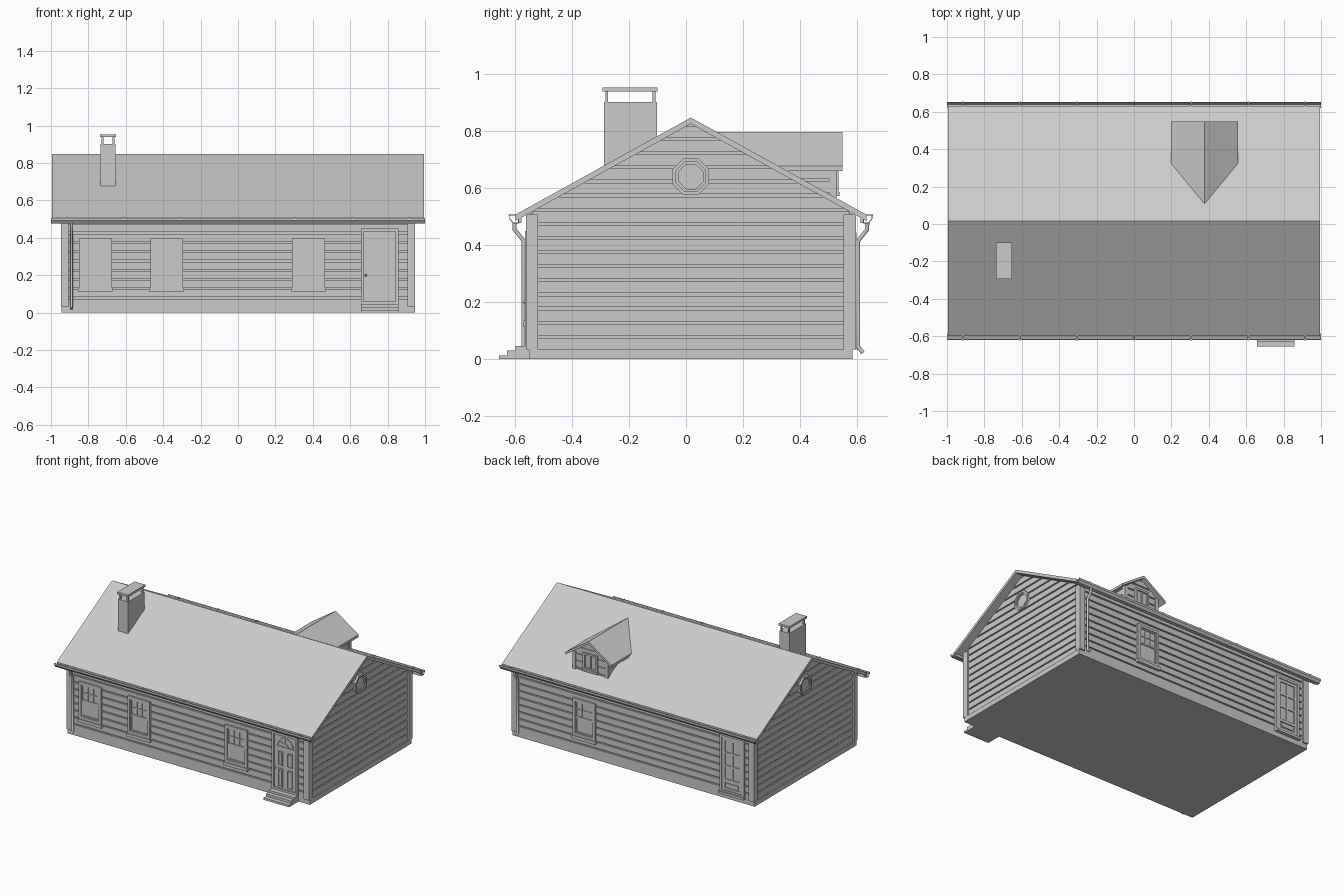
import bpy, bmesh
from math import sin, cos, pi

if "Cube" in bpy.data.objects:
    bpy.data.objects.remove(bpy.data.objects["Cube"])

YC, HX, HD = 0.017, 0.937, 0.567          # house centre line, half length, half depth
RIDGE, SLOPE, T = 0.847, 0.553, 0.022     # main roof
STEP, GAP = 0.0495, 0.0095                # siding spacing and groove


def prism(pts, axis, a, b):
    return pts, axis, a, b


def box(x0, x1, y0, y1, z0, z1):
    return prism([(x0, y0), (x1, y0), (x1, y1), (x0, y1)], 'z', z0, z1)


def build(name, prisms):
    """Join extruded outlines into one object."""
    bm = bmesh.new()
    put = {'x': lambda p, t: (t, p[0], p[1]),
           'y': lambda p, t: (p[0], t, p[1]),
           'z': lambda p, t: (p[0], p[1], t)}
    for pts, axis, a, b in prisms:
        lo = [bm.verts.new(put[axis](p, a)) for p in pts]
        hi = [bm.verts.new(put[axis](p, b)) for p in pts]
        bm.faces.new(lo)
        bm.faces.new(hi[::-1])
        n = len(pts)
        for i in range(n):
            j = (i + 1) % n
            bm.faces.new((lo[i], hi[i], hi[j], lo[j]))
    bmesh.ops.recalc_face_normals(bm, faces=bm.faces)
    me = bpy.data.meshes.new(name)
    bm.to_mesh(me)
    bm.free()
    ob = bpy.data.objects.new(name, me)
    bpy.context.collection.objects.link(ob)
    return ob


def bands(z0, z1):
    """Height range of every siding board."""
    z = z0
    while z < z1 - 0.005:
        yield z, min(z + STEP - GAP, z1)
        z += STEP


def gable_boards(c, hw, top, slope, z0, axis, a, b):
    out = []
    for lo, hi in bands(z0, top - 0.01):
        w0, w1 = (min(hw, (top - z) / slope) for z in (lo, hi))
        out.append(prism([(c - w0, lo), (c + w0, lo), (c + w1, hi), (c - w1, hi)], axis, a, b))
    return out


def chevron(c, half, top, slope, t):
    e = top - slope * half
    return [(c - half, e), (c, top), (c + half, e), (c + half, e - t), (c, top - t), (c - half, e - t)]


# Foundation and wall core
build("foundation", [box(-0.945, 0.945, YC - HD, YC + HD, 0, 0.034)])
h = HD - 0.009
top = RIDGE - T
ew = top - SLOPE * h
build("wall_core", [prism([(YC - h, 0.03), (YC + h, 0.03), (YC + h, ew), (YC, top), (YC - h, ew)],
                          'x', -HX + 0.009, HX - 0.009)])

# Horizontal siding on the long walls and gables
long_boards = []
for s in (-1, 1):
    for lo, hi in bands(0.034, 0.51):
        long_boards.append(box(-HX, HX, YC + s * (HD - 0.012), YC + s * HD, lo, hi))
build("long_wall_siding", long_boards)
for s, n in ((-1, "left"), (1, "right")):
    build(n + "_gable_siding", gable_boards(YC, HD, top, SLOPE, 0.034, 'x', s * (HX - 0.012), s * HX))

# Corner boards
corners = []
for sx in (-1, 1):
    for sy in (-1, 1):
        corners.append(box(sx * 0.905, sx * 0.946, YC + sy * 0.535, YC + sy * 0.578, 0.034, 0.508))
build("corner_boards", corners)

# Main roof, fascia and gutters
build("main_roof", [prism(chevron(YC, 0.615, RIDGE, SLOPE, T), 'x', -0.995, 0.995)])
for s, n in ((-1, "front"), (1, "back")):
    g = [(0.603, 0.506), (0.603, 0.476), (0.624, 0.476), (0.636, 0.492), (0.636, 0.506),
         (0.633, 0.506), (0.633, 0.493), (0.622, 0.479), (0.606, 0.479), (0.606, 0.506)]
    build(n + "_gutter", [prism([(YC + s * a, z) for a, z in g], 'x', -1, 1)])
    build(n + "_fascia", [box(-0.99, 0.99, YC + s * 0.594, YC + s * 0.604, 0.478, 0.505)])
    build(n + "_gutter_hangers", [box(x - .004, x + .004, YC + s * .603, YC + s * .639, .503, .508)
                                  for x in (-0.915 + 0.305 * i for i in range(7))])
    # Downspout with elbows
    cu = bpy.data.curves.new(n + "_downspout", 'CURVE')
    cu.dimensions = '3D'
    cu.bevel_depth, cu.bevel_resolution, cu.use_fill_caps = 0.0085, 1, True
    path = [(0.618, 0.48), (0.618, 0.455), (0.586, 0.415), (0.586, 0.045), (0.603, 0.022)]
    sp = cu.splines.new('POLY')
    sp.points.add(len(path) - 1)
    for p, (a, z) in zip(sp.points, path):
        p.co = (s * 0.89, YC + s * a, z, 1)
    bpy.context.collection.objects.link(bpy.data.objects.new(n + "_downspout", cu))


def wall_box(face, s, u0, u1, d0, d1, z0, z1):
    return box(u0, u1, face + s * d0, face + s * d1, z0, z1)


def frame(face, s, u0, u1, z0, z1, w, d0, d1):
    return [wall_box(face, s, u0, u0 + w, d0, d1, z0, z1),
            wall_box(face, s, u1 - w, u1, d0, d1, z0, z1),
            wall_box(face, s, u0 + w, u1 - w, d0, d1, z1 - w, z1),
            wall_box(face, s, u0 + w, u1 - w, d0, d1, z0, z0 + w)]


def muntins(face, s, u0, u1, z0, z1, cols, rows, w, d):
    out = []
    for i in range(1, cols):
        u = u0 + (u1 - u0) * i / cols
        out.append(wall_box(face, s, u - w / 2, u + w / 2, 0, d, z0, z1))
    for i in range(1, rows):
        z = z0 + (z1 - z0) * i / rows
        out.append(wall_box(face, s, u0, u1, 0, d, z - w / 2, z + w / 2))
    return out


def window(name, s, uc):
    face, u0, u1, z0, z1 = YC + s * HD, uc - 0.087, uc + 0.087, 0.135, 0.397
    zm = (z0 + z1) / 2
    p = frame(face, s, u0, u1, z0, z1, 0.018, -0.01, 0.013)
    p += frame(face, s, u0 + .016, u1 - .016, zm - .006, z1 - .016, 0.011, -0.01, 0.008)
    p += frame(face, s, u0 + .016, u1 - .016, z0 + .016, zm + .006, 0.011, -0.01, 0.005)
    p += muntins(face, s, u0 + .027, u1 - .027, zm + .005, z1 - .027, 3, 2, 0.006, 0.006)
    p.append(wall_box(face, s, u0 - .006, u1 + .006, -.01, 0.02, 0.113, z0))
    build(name + "_frame", p)
    build(name + "_glass", [wall_box(face, s, u0 + .01, u1 - .01, -.01, 0.001, z0 + .01, z1 - .01)])


for i, x in enumerate((-0.762, -0.382, 0.377)):
    window("front_window_%d" % (i + 1), -1, x)
window("back_window", 1, 0.38)

# Front door with four panels and a fan light
F, DX = YC - HD, 0.757
build("front_door_frame", frame(F, -1, 0.657, 0.857, 0.045, 0.45, 0.015, -0.01, 0.014))
build("front_door", [wall_box(F, -1, 0.67, 0.845, -0.01, 0.004, 0.05, 0.44)])
panels = []
for u in (DX - 0.036, DX + 0.036):
    for z0, z1 in ((0.22, 0.32), (0.07, 0.20)):
        panels += frame(F, -1, u - .019, u + .019, z0, z1, .005, 0, .009)
        panels.append(wall_box(F, -1, u - .01, u + .01, 0, .007, z0 + .011, z1 - .011))
build("front_door_panels", panels)
arc = [(cos(pi * i / 12), sin(pi * i / 12)) for i in range(13)]
ring = lambda r0, r1: [(DX + r1 * a, .357 + r1 * b) for a, b in arc] + \
                      [(DX + r0 * a, .357 + r0 * b) for a, b in arc[::-1]]
fan = [prism(ring(.056, .064), 'y', F, F - .01), prism(ring(.018, .024), 'y', F, F - .008),
       wall_box(F, -1, DX - .064, DX + .064, 0, .01, .35, .357)]
for k in (3, 6, 9):
    a, b = arc[k]
    fan.append(prism([(DX + r * a - q * b, .357 + r * b + q * a)
                      for r, q in ((.02, -.002), (.06, -.002), (.06, .002), (.02, .002))], 'y', F, F - .008))
build("front_door_fan_light", fan)
bpy.ops.mesh.primitive_uv_sphere_add(segments=10, ring_count=6, radius=0.007, location=(0.684, F - .014, 0.2))
bpy.context.object.name = "front_door_knob"
bpy.ops.object.shade_smooth_by_angle()

# Front steps
build("front_steps", [box(0.657, 0.857, y, F + .01, z0, z1) for y, z0, z1 in
                      ((-0.656, 0, 0.014), (-0.627, 0.014, 0.031), (-0.598, 0.031, 0.046))])

# Back door: glazed upper part, panel below, small sill
B, a, b = YC + HD, -0.87, -0.68
build("back_door_frame", frame(B, 1, a, b, 0.045, 0.445, 0.016, -.01, .014)
      + [wall_box(B, 1, a - .004, b + .004, -.01, .024, .034, .05)])
build("back_door", [wall_box(B, 1, a + .01, b - .01, -.01, .001, .05, .435)]
      + frame(B, 1, a + .015, b - .015, .055, .432, .022, 0, .008)
      + [wall_box(B, 1, a + .03, b - .03, 0, .008, .12, .14)]
      + muntins(B, 1, a + .03, b - .03, .14, .415, 2, 3, .012, .007)
      + [wall_box(B, 1, a + .05, b - .05, 0, .006, .087, .11)])

# Octagonal gable windows
octa = [(cos(pi / 8 + i * pi / 4), sin(pi / 8 + i * pi / 4)) for i in range(8)]
for s, n in ((-1, "left"), (1, "right")):
    parts = []
    for r0, r1, d in ((.056, .069, .014), (.046, .057, .008)):
        for i in range(8):
            p, q = octa[i], octa[(i + 1) % 8]
            parts.append(prism([(YC + r * v[0], .64 + r * v[1]) for r, v in
                                ((r0, p), (r1, p), (r1, q), (r0, q))], 'x', s * (HX - .01), s * (HX + d)))
    build(n + "_octagon_frame", parts)
    build(n + "_octagon_glass", [prism([(YC + .05 * c, .64 + .05 * d) for c, d in octa], 'x',
                                       s * (HX - .01), s * (HX + .001))])

# Chimney with raised cap
build("chimney", [box(-0.734, -0.656, -0.288, -0.102, 0.6, 0.902)])
build("chimney_cap", [box(-0.737, -0.653, -0.293, -0.1, 0.938, 0.953)]
      + [box(x - .005, x + .005, y - .005, y + .005, .9, .94)
         for x in (-.724, -.666) for y in (-.278, -.112)])

# Dormer on the back slope
C, W, DT, DS, DY = 0.377, 0.135, 0.797, 0.67, 0.522
dt = DT - 0.018
build("dormer_roof", [prism(chevron(C, 0.179, DT, DS, 0.018), 'y', 0.1, 0.549)])
w = W - .007
build("dormer_core", [prism([(C - w, .5), (C + w, .5), (C + w, dt - DS * w), (C, dt), (C - w, dt - DS * w)],
                            'y', 0.2, DY - .007)])
build("dormer_siding", gable_boards(C, W, dt, DS, 0.535, 'y', DY - .01, DY)
      + [box(C + s * (W - .01), C + s * W, 0.2, DY, lo, hi)
         for s in (-1, 1) for lo, hi in bands(.535, dt - DS * W)])
build("dormer_corner_boards", [box(C + s * (W - .02), C + s * (W + .004), DY - .02, DY + .005, .53, dt - DS * W)
                               for s in (-1, 1)])
build("dormer_window", frame(DY, 1, C - .055, C + .055, .585, .7, .013, -.01, .012)
      + muntins(DY, 1, C - .045, C + .045, .595, .69, 2, 1, .01, .008)
      + [wall_box(DY, 1, C - .06, C + .06, -.01, .016, .573, .587),
         wall_box(DY, 1, C - .045, C + .045, -.01, .001, .595, .69)])
